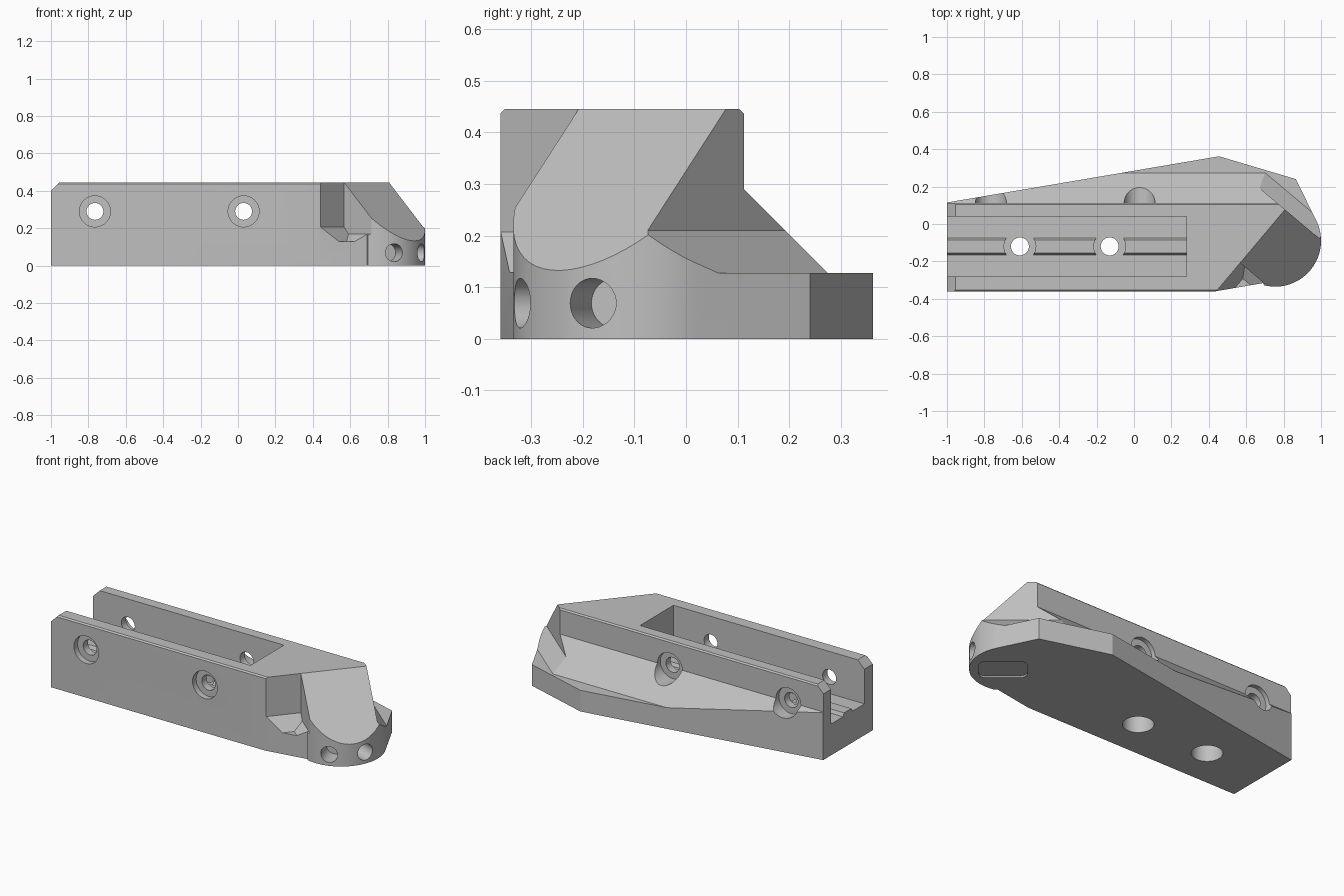
import bpy, bmesh
from math import cos, sin, radians
from mathutils import Vector, Matrix

if "Cube" in bpy.data.objects:
    bpy.data.objects.remove(bpy.data.objects["Cube"], do_unlink=True)

grey = bpy.data.materials.new("plain grey")
grey.use_nodes = True
grey.diffuse_color = (0.53, 0.53, 0.53, 1)
grey.node_tree.nodes["Principled BSDF"].inputs["Base Color"].default_value = (0.53, 0.53, 0.53, 1)

TOP, FLOOR, FLANGE = 0.445, 0.19, 0.128
X, Y, Z = Vector((1, 0, 0)), Vector((0, 1, 0)), Vector((0, 0, 1))
D = Vector((0.765, -0.644, 0))    # direction the snout points
N = Vector((0.644, 0.765, 0))     # across the snout
BACK, FRONT, LIP = 0.579, 0.206, 0.568   # snout sides and top edge
NOSE, NOSE_R = Vector((0.755, -0.09, 0)), 0.245


def make(name, bm):
    bmesh.ops.recalc_face_normals(bm, faces=bm.faces)
    mesh = bpy.data.meshes.new(name)
    bm.to_mesh(mesh)
    bm.free()
    ob = bpy.data.objects.new(name, mesh)
    bpy.context.collection.objects.link(ob)
    mesh.materials.append(grey)
    return ob


def clip(bm, planes):
    """Keep only normal . p < c for each plane."""
    for n, c in planes:
        geom = bm.verts[:] + bm.edges[:] + bm.faces[:]
        bmesh.ops.bisect_plane(bm, geom=geom, dist=1e-6, plane_co=n * (c / n.length_squared),
                               plane_no=n.normalized(), clear_outer=True)
        bmesh.ops.holes_fill(bm, edges=[e for e in bm.edges if e.is_boundary], sides=0)


def extrude(points, vec):
    bm = bmesh.new()
    face = bm.faces.new([bm.verts.new(p) for p in points])
    ext = bmesh.ops.extrude_face_region(bm, geom=[face])["geom"]
    bmesh.ops.translate(bm, verts=[v for v in ext if isinstance(v, bmesh.types.BMVert)], vec=vec)
    return bm


def wedge(name, planes):
    bm = bmesh.new()
    bmesh.ops.create_cube(bm, size=5)
    clip(bm, planes)
    return make(name, bm)


def rod(name, start, end, r):
    start, end = Vector(start), Vector(end)
    turn = (end - start).to_track_quat('Z', 'Y').to_matrix().to_4x4()
    bm = bmesh.new()
    bmesh.ops.create_cone(bm, cap_ends=True, segments=40, radius1=r, radius2=r,
                          depth=(end - start).length,
                          matrix=Matrix.Translation((start + end) / 2) @ turn)
    return make(name, bm)


def cut(ob, other):
    other.hide_render = True
    mod = ob.modifiers.new("cut", 'BOOLEAN')
    mod.operation, mod.solver, mod.object = 'DIFFERENCE', 'EXACT', other
    bpy.context.view_layer.objects.active = ob
    bpy.ops.object.modifier_apply(modifier=mod.name)
    bpy.data.objects.remove(other, do_unlink=True)


# Solid block on the footprint, with the snout slope and clipped top edges
outline = [(-1, -0.36, 0), (0.435, -0.36, 0), (0.69, -0.316, 0)]
for i in range(25):
    a = radians(-104 + i * 130.4 / 24)
    outline.append(NOSE + NOSE_R * Vector((cos(a), sin(a), 0)))
outline += [(0.865, 0.24, 0), (0.455, 0.362, 0), (-1, 0.115, 0)]
bm = extrude(outline, Z * TOP)
clip(bm, [(D + Z, LIP + TOP), (Z - X, TOP + 0.955), (Z - Y, 0.36 + TOP - 0.008)])
body = make("clamp_body", bm)

# Carve the back shoulder, the snout's back side, the front notch and the back top edge
cut(body, wedge("back_cut", [(-Y, -0.112), (-Y - Z, -0.402), (-Z, -FLANGE)]))
cut(body, wedge("snout_back_cut", [(-N, -BACK), (-Z - N, -0.21 - BACK), (-Z, -FLANGE)]))
cut(body, wedge("front_notch", [(-D, -LIP), (N, FRONT), (-Z, -FLANGE - 0.001),
                                (-Z - D * 1.2, -0.207 - 1.2 * LIP),
                                (N * 0.75 - Z, 0.75 * FRONT - 0.17)]))
cut(body, wedge("back_edge_cut", [(-Y - Z, 0.008 - 0.112 - TOP), (-Y, -0.05), (-Z, -0.4)]))

# Long channel, leaving a raised rail along its floor
profile = [(-0.28, FLOOR), (-0.165, FLOOR), (-0.155, FLOOR + 0.02), (-0.085, FLOOR + 0.02),
           (-0.075, FLOOR), (0.04, FLOOR), (0.04, 0.7), (-0.28, 0.7)]
cut(body, make("channel", extrude([(-1.2, y, z) for y, z in profile], X * 1.48)))

# Floor screw holes, wider underneath, with gaps in the rail
for x in (-0.61, -0.13):
    for lo, hi, r in ((FLOOR + 0.001, 0.5, 0.085), (-0.1, 0.1, 0.085), (-0.2, 0.6, 0.048)):
        cut(body, rod("floor_hole", (x, -0.12, lo), (x, -0.12, hi), r))

# Cross holes through both walls, recessed on the outside
for x in (-0.765, 0.03):
    for lo, hi, r in ((-0.6, -0.325, 0.083), (0.085, 0.6, 0.083), (-0.7, 0.7, 0.045)):
        cut(body, rod("cross_hole", (x, lo, 0.29), (x, hi, 0.29), r))

# Two round ports in the nose
for a in (-22, -71):
    ray = Vector((cos(radians(a)), sin(radians(a)), 0))
    mid = NOSE + Z * 0.069
    cut(body, rod("nose_port", mid + ray * 0.13, mid + ray * 0.4, 0.048))

# Shallow rounded pocket under the nose
bm = bmesh.new()
bmesh.ops.create_cube(bm, size=1, matrix=Matrix.Diagonal((0.26, 0.17, 0.02, 1)))
upright = [e for e in bm.edges if abs((e.verts[0].co - e.verts[1].co).z) > 0.01]
bmesh.ops.bevel(bm, geom=upright, offset=0.04, segments=6, profile=0.5, affect='EDGES')
bmesh.ops.transform(bm, verts=bm.verts, matrix=Matrix.Translation((0.8, -0.135, 0))
                    @ Matrix.Rotation(radians(-40), 4, 'Z'))
cut(body, make("nose_pocket", bm))

# Shade
bpy.ops.object.select_all(action='DESELECT')
body.select_set(True)
bpy.context.view_layer.objects.active = body
bpy.ops.object.shade_smooth_by_angle(angle=radians(25))
